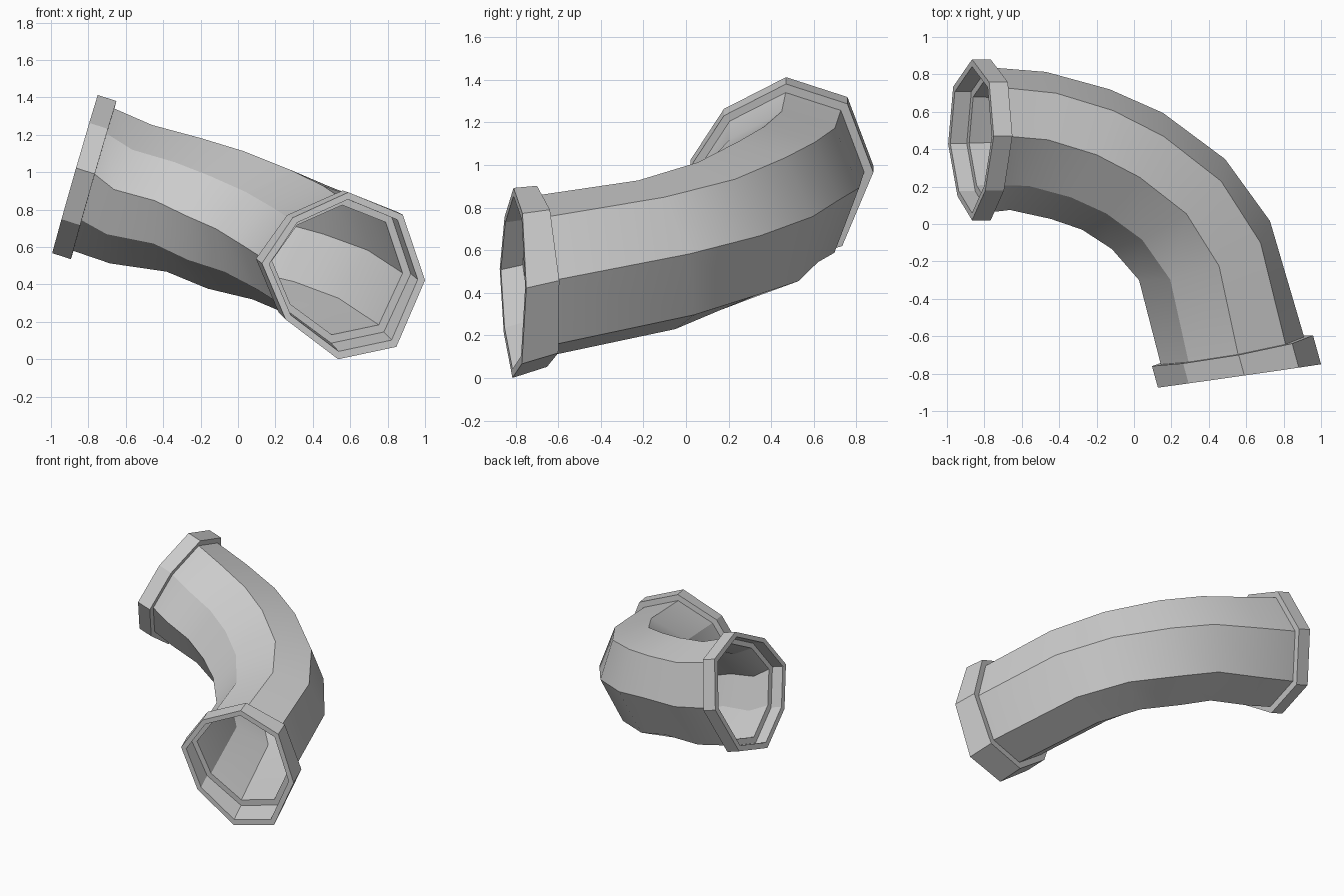
import bpy, bmesh, math
from mathutils import Vector

if "Cube" in bpy.data.objects:
    bpy.data.objects.remove(bpy.data.objects["Cube"])

# Eight-sided section: (sideways, upward) in units of each ring's half axes
PROFILE = [(1, 0), (.68, .79), (0, 1), (-.66, .61),
           (-1, 0), (-.67, -.67), (0, -1.1), (.7, -.87)]

# Each station is given by its outer-bend, inner-bend and top corners
A_FACE = [(-.866, .88, 1.03), (-.866, .02, 1.055), (-.75, .47, 1.445)]
A_BACK = [(-.766, .88, .998), (-.766, .02, 1.023), (-.65, .47, 1.413)]
B_FACE = [(1.0, -.75, .455), (.128, -.875, .545), (.59, -.81, .925)]
B_BACK = [(.957, -.595, .49), (.096, -.76, .57), (.56, -.70, .935)]
BEND = [
    [(-.47, .813, .925), (-.663, .075, .94), (-.46, .45, 1.285)],
    [(-.13, .72, .87), (-.444, .027, .88), (-.20, .37, 1.215)],
    [(.155, .594, .79), (-.278, -.03, .80), (.03, .25, 1.145)],
    [(.487, .347, .70), (-.118, -.134, .73), (.28, .055, 1.045)],
    [(.727, .016, .615), (.027, -.30, .64), (.455, -.225, .96)],
]


def ring(station, scale=1.0):
    outer, inner, top = (Vector(p) for p in station)
    c = (outer + inner) / 2
    u, v = (outer - inner) / 2 * scale, (top - c) * scale
    return [c + u * a + v * b for a, b in PROFILE]


def between(s, t, f):
    return [Vector(p).lerp(Vector(q), f) for p, q in zip(s, t)]


def loft(name, rings):
    bm = bmesh.new()
    loops = [[bm.verts.new(p) for p in r] for r in rings]
    n = len(PROFILE)
    for i, a in enumerate(loops):
        b = loops[(i + 1) % len(loops)]
        for k in range(n):
            bm.faces.new((a[k], a[(k + 1) % n], b[(k + 1) % n], b[k]))
    bmesh.ops.recalc_face_normals(bm, faces=bm.faces)
    low = min(v.co.z for v in bm.verts)
    bmesh.ops.translate(bm, verts=bm.verts, vec=(0, 0, -low))
    mesh = bpy.data.meshes.new(name)
    bm.to_mesh(mesh)
    bm.free()
    obj = bpy.data.objects.new(name, mesh)
    bpy.context.collection.objects.link(obj)
    return obj


# Outer skin: flange, bend, flange
outside = [ring(A_FACE), ring(A_BACK), ring(A_BACK, .9)]
outside += [ring(s) for s in BEND]
outside += [ring(B_BACK, .89), ring(B_BACK), ring(B_FACE)]

# Inner skin: socket, step, bore, step, socket
a_step, b_step = between(A_FACE, A_BACK, .88), between(B_FACE, B_BACK, .88)
inside = [ring(B_FACE, .91), ring(b_step, .91), ring(b_step, .81)]
inside += [ring(s, .9) for s in reversed(BEND)]
inside += [ring(a_step, .81), ring(a_step, .91), ring(A_FACE, .91)]

pipe = loft("pipe_elbow", outside + inside)

# Smooth along the bend, crisp between the eight sides
bpy.context.view_layer.objects.active = pipe
pipe.select_set(True)
bpy.ops.object.shade_smooth_by_angle(angle=math.radians(28))
